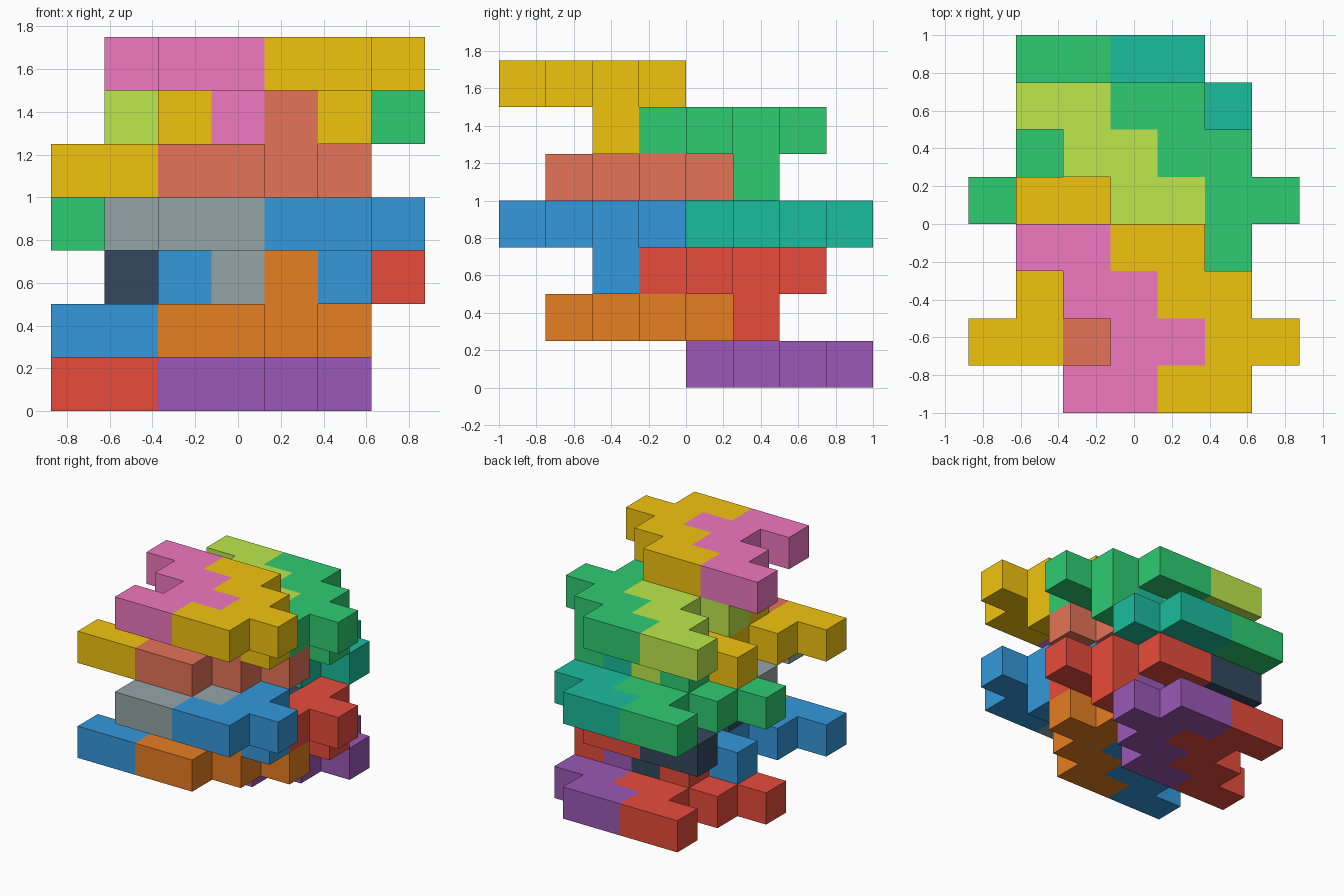
import bpy, bmesh
from mathutils import Vector

if "Cube" in bpy.data.objects:
    bpy.data.objects.remove(bpy.data.objects["Cube"])

S = 0.25  # size of one cube cell
COLORS = {
    "red": "E74C3C", "purple": "9B59B6", "orange": "E67E22", "blue": "3498DB",
    "grey": "95A5A6", "slate": "34495E", "green": "2ECC71", "teal": "1ABC9C",
    "gold": "F1C40F", "coral": "E57358", "lime": "BDE84C", "pink": "F078C0",
}


def linear(c):
    return c / 12.92 if c <= 0.04045 else ((c + 0.055) / 1.055) ** 2.4


def material(name):
    mat = bpy.data.materials.get(name)
    if mat is None:
        mat = bpy.data.materials.new(name)
        rgb = [linear(int(COLORS[name][k:k + 2], 16) / 255) for k in (0, 2, 4)]
        mat.diffuse_color = (*rgb, 1)
        mat.use_nodes = True
        mat.node_tree.nodes["Principled BSDF"].inputs["Base Color"].default_value = mat.diffuse_color
    return mat


def cell_piece(name, cells, color):
    """One solid built from unit cells, with only its outer faces."""
    bm = bmesh.new()
    for cell in cells:
        for axis in range(3):
            for sign in (-1, 1):
                near = list(cell)
                near[axis] += sign
                if tuple(near) in cells:
                    continue
                n, u, v = Vector(), Vector(), Vector()
                n[axis] = sign * 0.5
                u[(axis + 1) % 3] = 0.5
                v[(axis + 2) % 3] = 0.5 * sign
                mid = Vector(cell) + Vector((0.5, 0.5, 0.5)) + n
                corners = (mid - u - v, mid + u - v, mid + u + v, mid - u + v)
                bm.faces.new([bm.verts.new((p - Vector((3.5, 4, 0))) * S) for p in corners])
    bmesh.ops.remove_doubles(bm, verts=bm.verts, dist=0.001)
    bmesh.ops.dissolve_limit(bm, angle_limit=0.01, verts=bm.verts, edges=bm.edges)
    mesh = bpy.data.meshes.new(name)
    bm.to_mesh(mesh)
    bm.free()
    mesh.materials.append(material(color))
    bpy.context.collection.objects.link(bpy.data.objects.new(name, mesh))


# A slab is four staggered rows, split in a left and a right piece.
# Each piece has one peg, pointing up or down: (row starts, peg row, peg direction)
UP = ((0, 1, 2, 1), 1, 1)
DOWN = ((2, 3, 2, 1), 2, -1)
DOWN_BACK = DOWN

# layer, first row, slab type, left colour, right colour
SLABS = [
    ("base_slab", 0, 4, UP, "red", "purple"),
    ("lower_front_slab", 1, 1, UP, "blue", "orange"),
    ("lower_back_slab", 2, 3, DOWN, "slate", "red"),
    ("middle_front_slab", 3, 0, DOWN, "grey", "blue"),
    ("middle_back_slab", 3, 4, UP, "green", "teal"),
    ("upper_front_slab", 4, 1, UP, "gold", "coral"),
    ("upper_back_slab", 5, 3, DOWN, "lime", "green"),
    ("top_slab", 6, 0, DOWN, "pink", "gold"),
]

for name, layer, row, (starts, peg_row, peg_dir), left, right in SLABS:
    for side, shift, color in (("left", 0, left), ("right", 2, right)):
        cells = {(s + shift + k, row + j, layer) for j, s in enumerate(starts) for k in (0, 1)}
        # interlocking peg
        cells.add((starts[peg_row] + shift + 1, row + peg_row, layer + peg_dir))
        cell_piece(f"{name}_{side}", cells, color)
